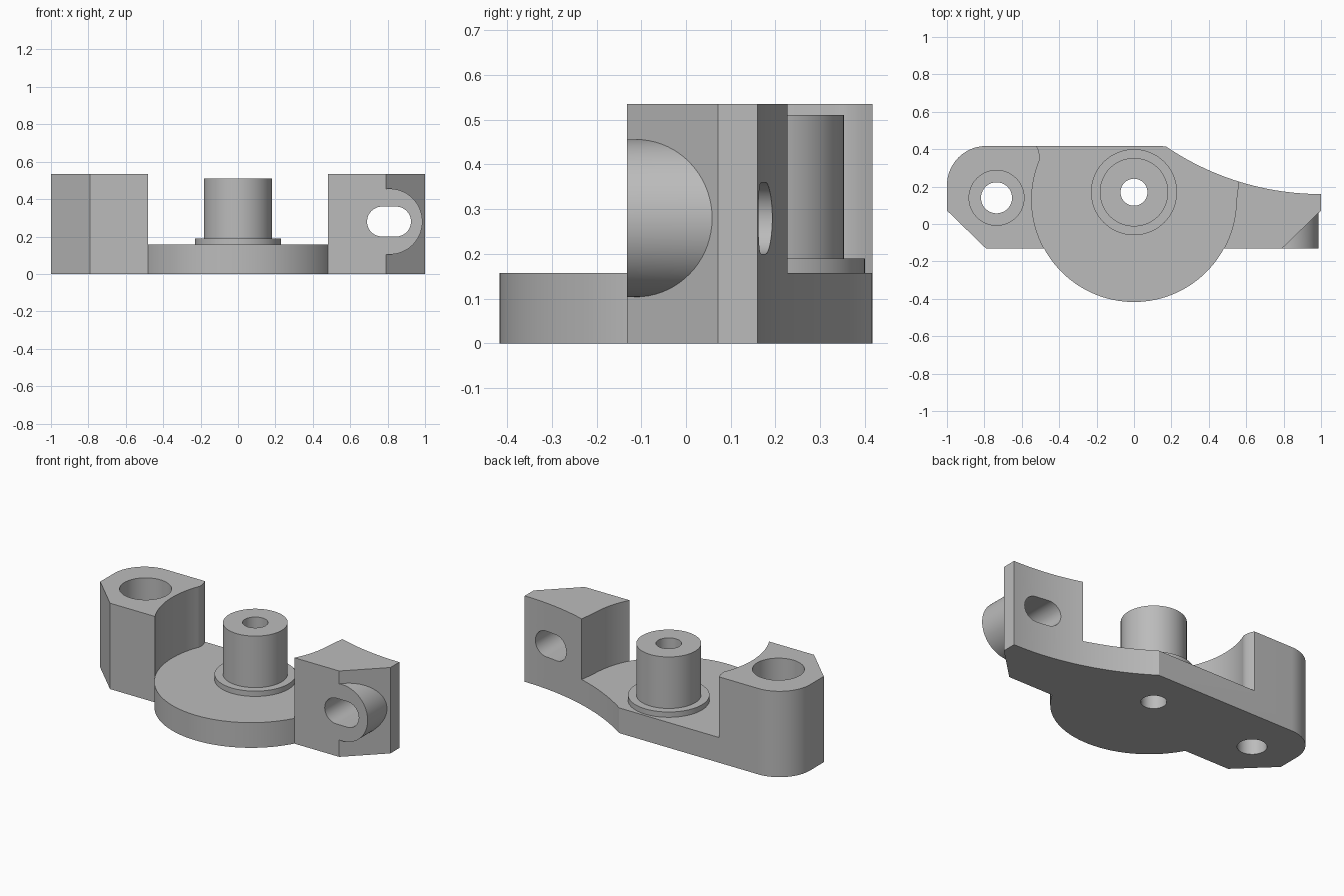
import bpy, bmesh
from math import pi, sin, cos, atan2, sqrt
from mathutils import Matrix

cube = bpy.data.objects.get("Cube")
if cube:
    bpy.data.objects.remove(cube, do_unlink=True)

grey = bpy.data.materials.new("plain_grey")
grey.use_nodes = True
colour = (0.5, 0.5, 0.5, 1)
grey.diffuse_color = colour
grey.node_tree.nodes["Principled BSDF"].inputs["Base Color"].default_value = colour


def arc(cx, cy, r, a0, a1, n):
    return [(cx + r * cos(a0 + (a1 - a0) * i / n),
             cy + r * sin(a0 + (a1 - a0) * i / n)) for i in range(n + 1)]


def prism(name, outline, low, high, along_y=False):
    """Extrude a closed outline along z, or an x-z outline along y."""
    bm = bmesh.new()
    face = bm.faces.new([bm.verts.new((u, v, low)) for u, v in outline])
    side = bmesh.ops.extrude_face_region(bm, geom=[face])["geom"]
    bmesh.ops.translate(bm, vec=(0, 0, high - low),
                        verts=[g for g in side if isinstance(g, bmesh.types.BMVert)])
    if along_y:
        swap = Matrix(((1, 0, 0, 0), (0, 0, 1, 0), (0, 1, 0, 0), (0, 0, 0, 1)))
        bmesh.ops.transform(bm, matrix=swap, verts=bm.verts)
    bmesh.ops.recalc_face_normals(bm, faces=bm.faces)
    mesh = bpy.data.meshes.new(name)
    bm.to_mesh(mesh)
    bm.free()
    mesh.materials.append(grey)
    ob = bpy.data.objects.new(name, mesh)
    bpy.context.collection.objects.link(ob)
    return ob


def rod(name, x, y, r, low, high, along_y=False):
    return prism(name, arc(x, y, r, 0, 2 * pi, 72)[:-1], low, high, along_y)


def combine(target, tool, operation):
    mod = target.modifiers.new("join_or_cut", "BOOLEAN")
    mod.operation, mod.solver, mod.object = operation, "EXACT", tool
    bpy.context.view_layer.objects.active = target
    bpy.ops.object.modifier_apply(modifier=mod.name)
    bpy.data.objects.remove(tool, do_unlink=True)


TOP, PLATE, FRONT, BACK = 0.535, 0.157, -0.132, 0.417
DISC_Y, DISC_R = 0.13, 0.547
half = sqrt(DISC_R ** 2 - (FRONT - DISC_Y) ** 2)
corner = atan2(FRONT - DISC_Y, half)

# Full-height body: disc front, chamfered ends, rounded left, hollow back right
sweep_r = 1.478
sweep_y = 0.16 + sweep_r
sweep_start = atan2(BACK - sweep_y, 0.17 - 1)
outline = arc(0, DISC_Y, DISC_R, pi - corner, 2 * pi + corner, 64)
outline += [(0.79, FRONT), (1, 0.072)]
outline += arc(1, sweep_y, sweep_r, -pi / 2, sweep_start, 32)
outline += arc(-0.79, BACK - 0.21, 0.21, pi / 2, pi, 20)
outline += [(-1, 0.072), (-0.79, FRONT)]
body = prism("mounting_bracket", outline, 0, TOP)

# Clear the middle down to the plate, with the walls flaring near the back
right_wall = arc(0, DISC_Y, DISC_R, corner, -0.08, 20)
right_wall += [(0.55, 0.15), (0.56, 0.225), (0.568, 0.27), (0.568, 0.6)]
left_wall = [(-0.53, 0.6), (-0.53, 0.44), (-0.52, BACK), (-0.509, 0.39), (-0.504, 0.365)]
left_wall += arc(0, DISC_Y, DISC_R, pi - 0.4, pi - corner, 32)
pocket = [(half, -0.6)] + right_wall + left_wall + [(-half, -0.6)]
combine(body, prism("pocket", pocket, PLATE, 1), "DIFFERENCE")

# Centre post on a thin collar
POST_Y = 0.17
combine(body, rod("collar", 0, POST_Y, 0.23, 0.08, 0.19), "UNION")
combine(body, rod("post", 0, POST_Y, 0.183, 0.1, 0.511), "UNION")
combine(body, rod("post_bore", 0, POST_Y, 0.072, -0.2, 1), "DIFFERENCE")

# Counterbored hole in the left block
combine(body, rod("bolt_hole", -0.735, 0.14, 0.083, -0.2, 1), "DIFFERENCE")
combine(body, rod("counterbore", -0.735, 0.14, 0.147, PLATE, 1), "DIFFERENCE")

# Round boss on the right chamfer, with a slot right through
SLOT_Z = 0.28
combine(body, rod("slot_boss", 0.81, SLOT_Z, 0.176, FRONT, 0.1, True), "UNION")
slot = arc(0.845, SLOT_Z, 0.08, -pi / 2, pi / 2, 24)
slot += arc(0.77, SLOT_Z, 0.08, pi / 2, 3 * pi / 2, 24)
combine(body, prism("slot", slot, -0.5, 0.5, True), "DIFFERENCE")

bpy.ops.object.select_all(action="DESELECT")
body.select_set(True)
bpy.context.view_layer.objects.active = body
bpy.ops.object.shade_smooth_by_angle(angle=0.4)
